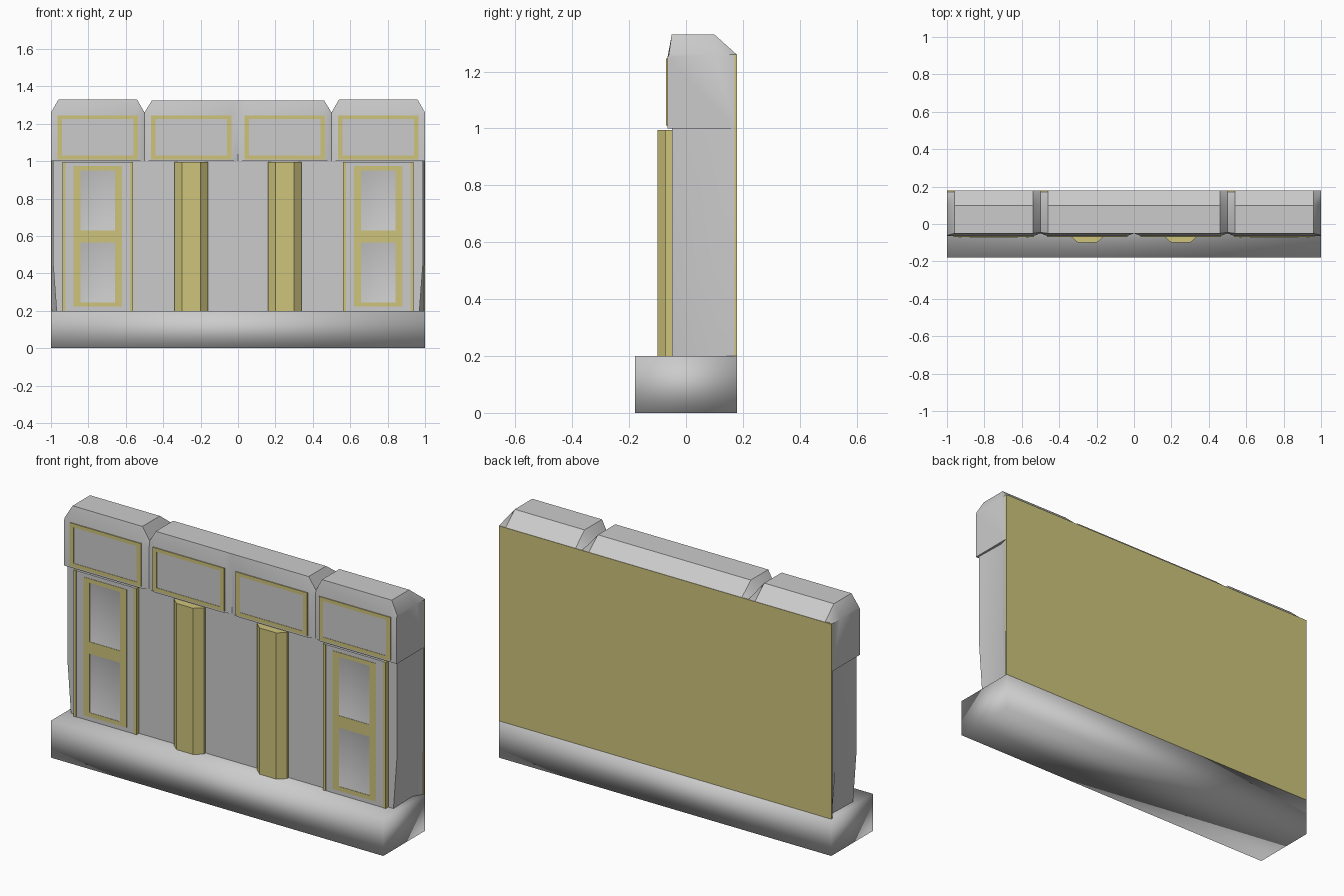
import bpy, math

if "Cube" in bpy.data.objects:
    bpy.data.objects.remove(bpy.data.objects["Cube"])

olive = bpy.data.materials.new("olive")
olive.diffuse_color = (0.62, 0.55, 0.2, 1)
olive.use_nodes = True
olive.node_tree.nodes["Principled BSDF"].inputs["Base Color"].default_value = olive.diffuse_color


def make(name, verts, faces, mat=None, angle=35):
    me = bpy.data.meshes.new(name)
    me.from_pydata(verts, [], faces)
    ob = bpy.data.objects.new(name, me)
    bpy.context.collection.objects.link(ob)
    bpy.ops.object.select_all(action='DESELECT')
    ob.select_set(True)
    bpy.context.view_layer.objects.active = ob
    # consistent outward normals
    bpy.ops.object.mode_set(mode='EDIT')
    bpy.ops.mesh.select_all(action='SELECT')
    if len(faces) > 5:
        bpy.ops.mesh.normals_make_consistent(inside=False)
    bpy.ops.object.mode_set(mode='OBJECT')
    bpy.ops.object.shade_smooth_by_angle(angle=math.radians(angle))
    if mat:
        me.materials.append(mat)
    return ob


def loft(name, rings, mat=None, angle=35):
    n = len(rings[0])
    verts = [p for r in rings for p in r]
    faces = [list(range(n)), list(range((len(rings) - 1) * n, len(rings) * n))]
    for i in range(len(rings) - 1):
        for j in range(n):
            k = (j + 1) % n
            faces.append([i * n + j, i * n + k, (i + 1) * n + k, (i + 1) * n + j])
    return make(name, verts, faces, mat, angle)


def box(name, x0, x1, y0, y1, z0, z1, mat=None, angle=35):
    return loft(name, [[(x0, y0, z), (x1, y0, z), (x1, y1, z), (x0, y1, z)] for z in (z0, z1)], mat, angle)


def frame(name, x0, x1, z0, z1, wx, wz, y0, y1, mat=None):
    # rectangular border facing the front
    rings = []
    for a, b, y in ((0, 0, y1), (0, 0, y0), (wx, wz, y0), (wx, wz, y1)):
        rings.append([(x0 + a, y, z0 + b), (x1 - a, y, z0 + b), (x1 - a, y, z1 - b), (x0 + a, y, z1 - b)])
    verts = [p for r in rings for p in r]
    faces = [[i * 4 + j, i * 4 + (j + 1) % 4, ((i + 1) % 4) * 4 + (j + 1) % 4, ((i + 1) % 4) * 4 + j]
             for i in range(4) for j in range(4)]
    return make(name, verts, faces, mat)


def dished_pane(name, x0, x1, z0, z1, s, y0, y1):
    v = []
    for d, y in ((0, y0), (s, y1)):
        v += [(x0 + d, y, z0 + d), (x1 - d, y, z0 + d), (x1 - d, y, z1 - d), (x0 + d, y, z1 - d)]
    f = [[4, 5, 6, 7]] + [[j, (j + 1) % 4, 4 + (j + 1) % 4, 4 + j] for j in range(4)]
    return make(name, v, f)


# Base plinth
box("base", -1, 1, -0.18, 0.18, 0, 0.2, angle=180)

# Main wall, with ends pinched in towards the bottom
plan = lambda z, a, b: [(-a, -0.05, z), (a, -0.05, z), (b, 0.12, z), (1, 0.178, z),
                        (-1, 0.178, z), (-b, 0.12, z)]
loft("wall", [plan(0.2, 0.97, 0.965), plan(0.47, 0.99, 0.985), plan(1.0, 0.99, 0.985)])
box("back_panel", -1, 1, 0.17, 0.18, 0.2, 1.26, olive)

# Top band, notched between its blocks
def section(x, kind):
    if kind == "end":
        p = [(-0.05, 1.0), (-0.05, 1.22), (-0.045, 1.26), (0.1, 1.26), (0.178, 1.26), (0.178, 1.0)]
    elif kind == "side":
        p = [(-0.065, 1.0), (-0.065, 1.25), (-0.06, 1.26), (0.1, 1.26), (0.178, 1.26), (0.178, 1.0)]
    else:
        top = 1.325 if abs(x) < 0.5 else 1.33
        f = -0.05 if kind == "groove" else -0.065
        p = [(f, 1.0), (f, 1.25), (-0.05, top), (0.1, top), (0.178, 1.26), (0.178, 1.0)]
    return [(x, y, z) for y, z in p]

half = [(0.04, "full"), (0.46, "full"), (0.5, "end"), (0.54, "full"), (0.96, "full"), (1, "side")]
stations = [(-x, k) for x, k in reversed(half)] + [(0, "groove")] + half
loft("top_band", [section(x, k) for x, k in stations], angle=30)

# Framed panels on the top band
for i, cx in enumerate((-0.75, -0.25, 0.25, 0.75)):
    frame(f"band_frame_{i}", cx - 0.215, cx + 0.215, 1.01, 1.245, 0.025, 0.02, -0.07, -0.055, olive)
    box(f"band_panel_{i}", cx - 0.19, cx + 0.19, -0.068, -0.055, 1.03, 1.225)

# Faceted half columns
for s in (-1, 1):
    cx = 0.25 * s
    loft(f"column_{s}", [[(cx - 0.09, -0.04, z), (cx - 0.09, -0.065, z), (cx - 0.05, -0.1, z),
                          (cx + 0.05, -0.1, z), (cx + 0.09, -0.065, z), (cx + 0.09, -0.04, z)]
                         for z in (0.2, 0.995)], olive)

# Doors with two dished panes each
for s in (-1, 1):
    cx = 0.75 * s
    box(f"door_slab_{s}", cx - 0.18, cx + 0.18, -0.056, -0.04, 0.2, 0.995)
    frame(f"door_surround_{s}", cx - 0.175, cx + 0.175, 0.2, 0.995, 0.045, 0.022, -0.07, -0.05)
    frame(f"door_frame_{s}", cx - 0.13, cx + 0.13, 0.222, 0.973, 0.038, 0.023, -0.072, -0.05, olive)
    box(f"door_rail_{s}", cx - 0.092, cx + 0.092, -0.072, -0.05, 0.565, 0.63, olive)
    for e in (-1, 1):
        ex = cx + e * 0.181
        box(f"door_edge_{s}_{e}", ex - 0.008, ex + 0.008, -0.072, -0.04, 0.2, 0.995, olive)
    for n, (z0, z1) in enumerate(((0.245, 0.565), (0.63, 0.95))):
        dished_pane(f"door_pane_{s}_{n}", cx - 0.092, cx + 0.092, z0, z1, 0.04, -0.07, -0.058)
